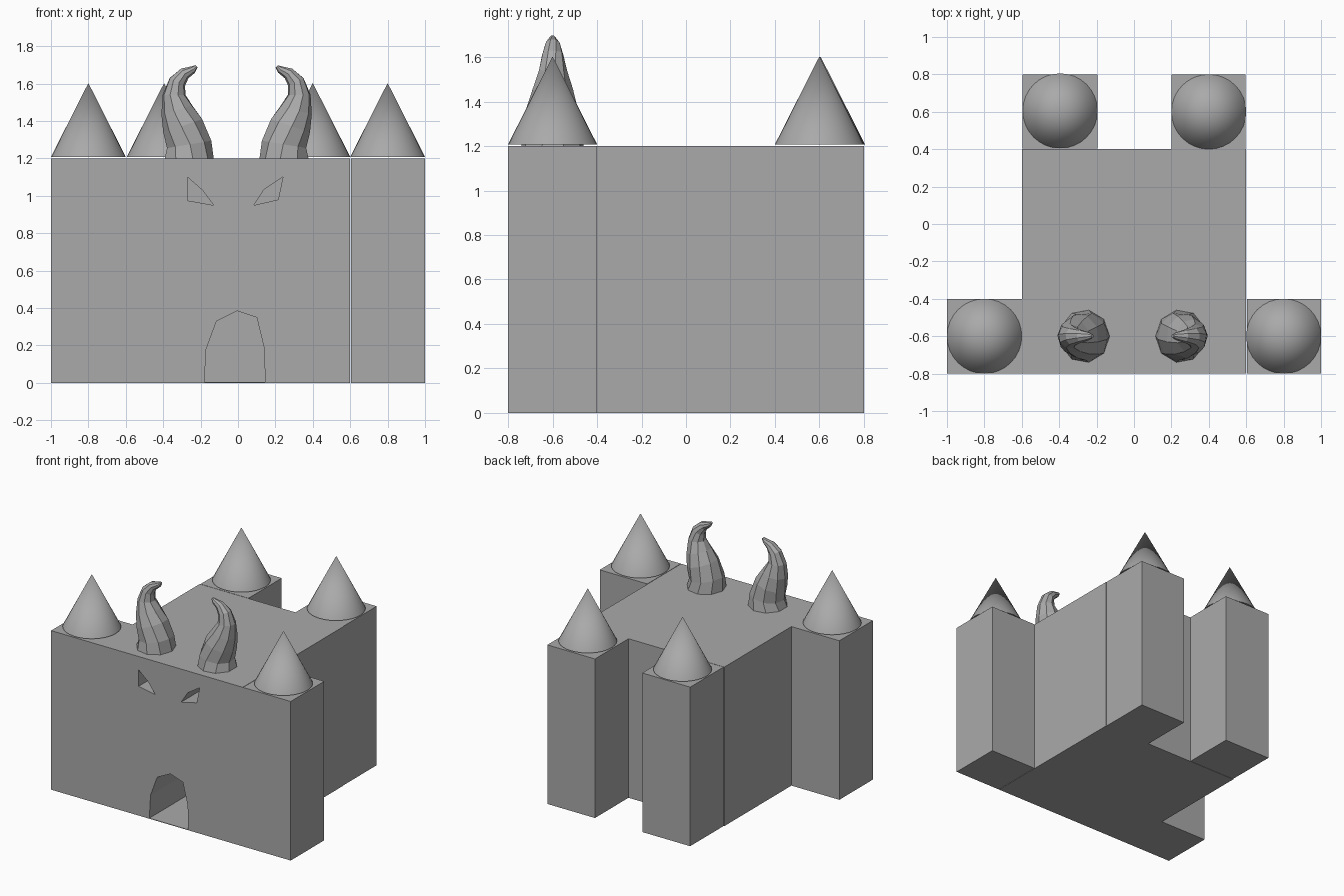
import bpy, bmesh, math
from mathutils import Vector, Matrix

if "Cube" in bpy.data.objects:
    bpy.data.objects.remove(bpy.data.objects["Cube"])

stone = bpy.data.materials.new("stone grey")
stone.use_nodes = True
GREY = (0.4, 0.4, 0.4, 1)
stone.diffuse_color = GREY
stone.node_tree.nodes["Principled BSDF"].inputs["Base Color"].default_value = GREY


def finish(name, bm):
    bmesh.ops.recalc_face_normals(bm, faces=bm.faces)
    mesh = bpy.data.meshes.new(name)
    bm.to_mesh(mesh)
    bm.free()
    mesh.materials.append(stone)
    ob = bpy.data.objects.new(name, mesh)
    bpy.context.collection.objects.link(ob)
    return ob


def prism(name, outline, offset):
    """Extrude a closed outline of 3D points along an offset."""
    bm = bmesh.new()
    face = bm.faces.new([bm.verts.new(p) for p in outline])
    out = bmesh.ops.extrude_face_region(bm, geom=[face])
    moved = [v for v in out["geom"] if isinstance(v, bmesh.types.BMVert)]
    bmesh.ops.translate(bm, verts=moved, vec=offset)
    return finish(name, bm)


def block(name, x0, x1, y0, y1):
    return prism(name, [(x0, y0, 0), (x1, y0, 0), (x1, y1, 0), (x0, y1, 0)], (0, 0, H))


H = 1.2

# Main hall, with the front right tower as part of it
plan = [(-1, -0.8), (0.6, -0.8), (0.6, 0.4), (-0.6, 0.4), (-0.6, -0.4), (-1, -0.4)]
hall = prism("castle_hall", [(x, y, 0) for x, y in plan], (0, 0, H))

# Remaining corner towers
block("front_left_tower", 0.603, 1, -0.8, -0.4)
block("back_left_tower", 0.2, 0.597, 0.4, 0.8)
block("back_right_tower", -0.595, -0.195, 0.403, 0.8)

# Doorway and slanted eye windows, cut into the front wall
openings = {
    "door": ([(-0.18, 0.004), (-0.17, 0.18), (-0.115, 0.33), (-0.005, 0.385),
              (0.1, 0.35), (0.14, 0.185), (0.145, 0.004)], 0.6),
    "right_eye": ([(-0.27, 1.1), (-0.19, 1.03), (-0.13, 0.95), (-0.27, 0.975)], 0.4),
    "left_eye": ([(0.24, 1.1), (0.14, 1.035), (0.085, 0.95), (0.215, 0.98)], 0.4),
}
for name, (outline, depth) in openings.items():
    cutter = prism(name + "_cutter", [(x, -0.9, z) for x, z in outline], (0, depth + 0.1, 0))
    cutter.hide_render = True
    mod = hall.modifiers.new(name, "BOOLEAN")
    mod.operation = "DIFFERENCE"
    mod.solver = "EXACT"
    mod.object = cutter
    bpy.context.view_layer.objects.active = hall
    bpy.ops.object.modifier_apply(modifier=mod.name)
    bpy.data.objects.remove(cutter)

# Cone roofs
roofs = {"front_right": (-0.8, -0.6), "front_left": (0.8, -0.6),
         "back_right": (-0.395, 0.605), "back_left": (0.4, 0.6)}
for name, (x, y) in roofs.items():
    bpy.ops.mesh.primitive_cone_add(vertices=32, radius1=0.2, depth=0.395,
                                    location=(x, y, H + 0.2055))
    roof = bpy.context.object
    roof.name = name + "_roof"
    roof.data.materials.append(stone)
    bpy.ops.object.shade_smooth_by_angle(angle=math.radians(40))

# Curved, twisted horns: (x, z, radius) along the spine
SPINE = [(-0.265, 1.2, 0.135), (-0.262, 1.275, 0.122), (-0.294, 1.375, 0.112),
         (-0.325, 1.46, 0.088), (-0.342, 1.54, 0.062), (-0.325, 1.61, 0.047),
         (-0.285, 1.655, 0.033), (-0.24, 1.675, 0.02), (-0.222, 1.692, 0.009)]
SIDES = 9


def horn(name, side):
    bm = bmesh.new()
    rings = []
    for i, (x, z, r) in enumerate(SPINE):
        a, b = SPINE[max(i - 1, 0)], SPINE[min(i + 1, len(SPINE) - 1)]
        tilt = math.atan2(b[0] - a[0], b[1] - a[1]) if i else 0
        turn = Matrix.Rotation(tilt, 3, "Y")
        ring = []
        for k in range(SIDES):
            t = math.tau * k / SIDES - 0.13 * i
            p = turn @ Vector((r * math.cos(t), 1.05 * r * math.sin(t), 0))
            p += Vector((x + 0.0075, -0.6, z))
            ring.append(bm.verts.new((-side * p.x - 0.0075, p.y, p.z)))
        rings.append(ring)
    for low, high in zip(rings, rings[1:]):
        for k in range(SIDES):
            n = (k + 1) % SIDES
            bm.faces.new((low[k], low[n], high[n], high[k]))
    bm.faces.new(rings[0])
    bm.faces.new(rings[-1])
    finish(name, bm)


horn("right_horn", -1)
horn("left_horn", 1)
